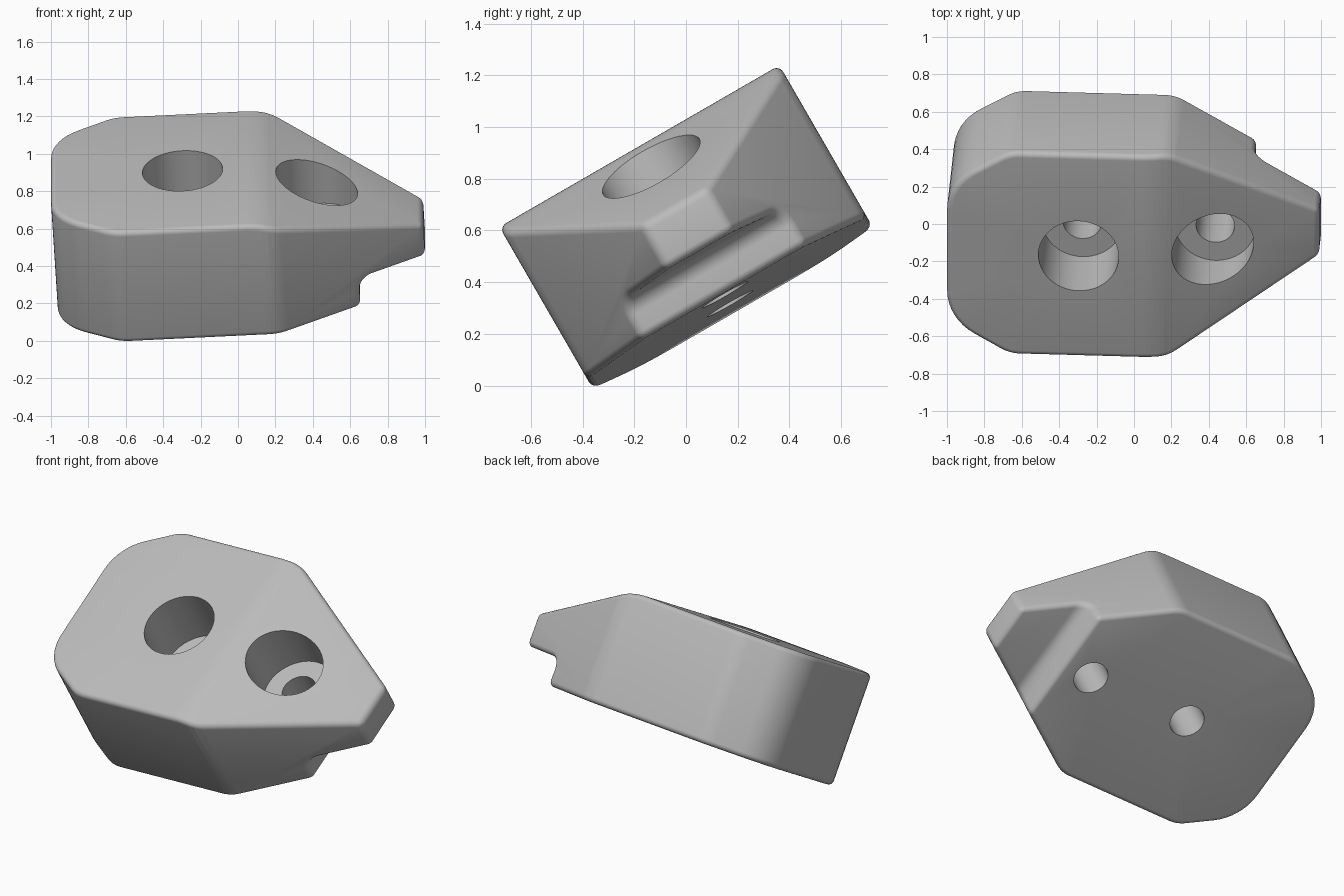
import bpy, bmesh, math
from mathutils import Matrix, Vector

cube = bpy.data.objects.get("Cube")
if cube:
    bpy.data.objects.remove(cube, do_unlink=True)

grey = bpy.data.materials.new("plain_grey")
grey.use_nodes = True
grey.diffuse_color = (0.5, 0.5, 0.5, 1)
grey.node_tree.nodes["Principled BSDF"].inputs["Base Color"].default_value = (0.5, 0.5, 0.5, 1)

TOP, BOTTOM, FLOOR = 0.35, -0.335, -0.015
BEND, SLOPE = 0.13, 0.372
bm = bmesh.new()


def round_corners(points, steps=8):
    """Turn (x, y, radius) corners into a closed outline with true arcs."""
    out = []
    for i, (x, y, r) in enumerate(points):
        p = Vector((x, y))
        if r == 0:
            out.append(p)
            continue
        a = (Vector(points[i - 1][:2]) - p).normalized()
        b = (Vector(points[(i + 1) % len(points)][:2]) - p).normalized()
        half = a.angle(b) / 2
        centre = p + (a + b).normalized() * (r / math.sin(half))
        start = p + a * (r / math.tan(half)) - centre
        end = p + b * (r / math.tan(half)) - centre
        sweep = math.atan2(start.x * end.y - start.y * end.x, start.dot(end))
        for k in range(steps + 1):
            out.append(centre + Matrix.Rotation(sweep * k / steps, 2) @ start)
    return out


def join(a, b):
    """Wall of quads between two matching rings."""
    for i in range(len(a)):
        j = (i + 1) % len(a)
        bm.faces.new((a[i], a[j], b[j], b[i]))


def top_height(x):
    return min(TOP, TOP - SLOPE * (x - BEND))


def ring(x, radius, height, count=48):
    """Circle of vertices around a bolt axis, following a height rule."""
    points = [(x + radius * math.cos(math.tau * k / count),
               radius * math.sin(math.tau * k / count)) for k in range(count)]
    return [bm.verts.new((px, py, height(px))) for px, py in points]


def biggest_face(direction):
    direction = Vector(direction).normalized()
    facing = [f for f in bm.faces if f.normal.dot(direction) > 0.998]
    return max(facing, key=lambda f: f.calc_area())


def pierce(face, rings):
    """Refill a face so that it leaves the given rings open."""
    normal, edges = face.normal.copy(), list(face.edges)
    bmesh.ops.delete(bm, geom=[face], context="FACES_ONLY")
    for verts in rings:
        edges += [bm.edges.get((verts[i - 1], verts[i])) for i in range(len(verts))]
    bmesh.ops.triangle_fill(bm, use_beauty=True, edges=edges, normal=normal)


# Side profile with sloping nose and filleted step, extruded across
profile = round_corners([
    (-1.3, TOP, 0), (BEND, TOP, 0.42), (1.3, top_height(1.3), 0), (1.3, -0.167, 0),
    (0.634, -0.167, 0.07), (0.634, BOTTOM, 0), (-1.3, BOTTOM, 0)])
front = [bm.verts.new((p.x, -1, p.y)) for p in profile]
back = [bm.verts.new((p.x, 1, p.y)) for p in profile]
bm.faces.new(front[::-1])
bm.faces.new(back)
join(front, back)

# Faceted plan, trimmed one side at a time
half_plan = [(-0.985, 0.42, 0.3), (-0.65, 0.625, 0.2), (0.2, 0.625, 0.2), (0.99, 0.145, 0)]
plan = round_corners(half_plan + [(x, -y, r) for x, y, r in reversed(half_plan)])
for i, p in enumerate(plan):
    along = p - plan[i - 1]
    bmesh.ops.bisect_plane(
        bm, geom=bm.verts[:] + bm.edges[:] + bm.faces[:], dist=1e-6,
        plane_co=(p.x, p.y, 0), plane_no=(-along.y, along.x, 0), clear_outer=True)
    bmesh.ops.edgeloop_fill(bm, edges=[e for e in bm.edges if e.is_boundary])

# Softened rims
bm.normal_update()
bmesh.ops.recalc_face_normals(bm, faces=bm.faces[:])
bm.normal_update()
sharp = [e for e in bm.edges if e.calc_face_angle(0) > math.radians(30)]
bmesh.ops.bevel(bm, geom=sharp, offset=0.03, offset_type="OFFSET", segments=6,
                profile=0.5, affect="EDGES", clamp_overlap=False)
bm.normal_update()

# Two counterbored bolt holes
exits = []
for x, direction in ((-0.28, (0, 0, 1)), (0.432, (SLOPE, 0, 1))):
    mouth = ring(x, 0.215, top_height)
    seat = ring(x, 0.215, lambda px: FLOOR)
    bore = ring(x, 0.103, lambda px: FLOOR)
    leave = ring(x, 0.103, lambda px: BOTTOM)
    for upper, lower in ((mouth, seat), (seat, bore), (bore, leave)):
        join(upper, lower)
    pierce(biggest_face(direction), [mouth])
    exits.append(leave)
pierce(biggest_face((0, 0, -1)), exits)
bm.normal_update()
bmesh.ops.recalc_face_normals(bm, faces=bm.faces[:])

# Tilt the block, then centre it and rest it on the ground
bm.transform(Matrix.Rotation(math.radians(30), 4, "X") @ Matrix.Rotation(math.radians(-3.2), 4, "Y"))
lo = Vector([min(v.co[i] for v in bm.verts) for i in range(3)])
hi = Vector([max(v.co[i] for v in bm.verts) for i in range(3)])
bm.transform(Matrix.Translation((-(lo.x + hi.x) / 2, -(lo.y + hi.y) / 2, -lo.z)))

mesh = bpy.data.meshes.new("clamp_block")
bm.to_mesh(mesh)
bm.free()
mesh.materials.append(grey)
block = bpy.data.objects.new("clamp_block", mesh)
bpy.context.collection.objects.link(block)
bpy.ops.object.select_all(action="DESELECT")
block.select_set(True)
bpy.context.view_layer.objects.active = block
bpy.ops.object.shade_smooth_by_angle(angle=math.radians(30))
